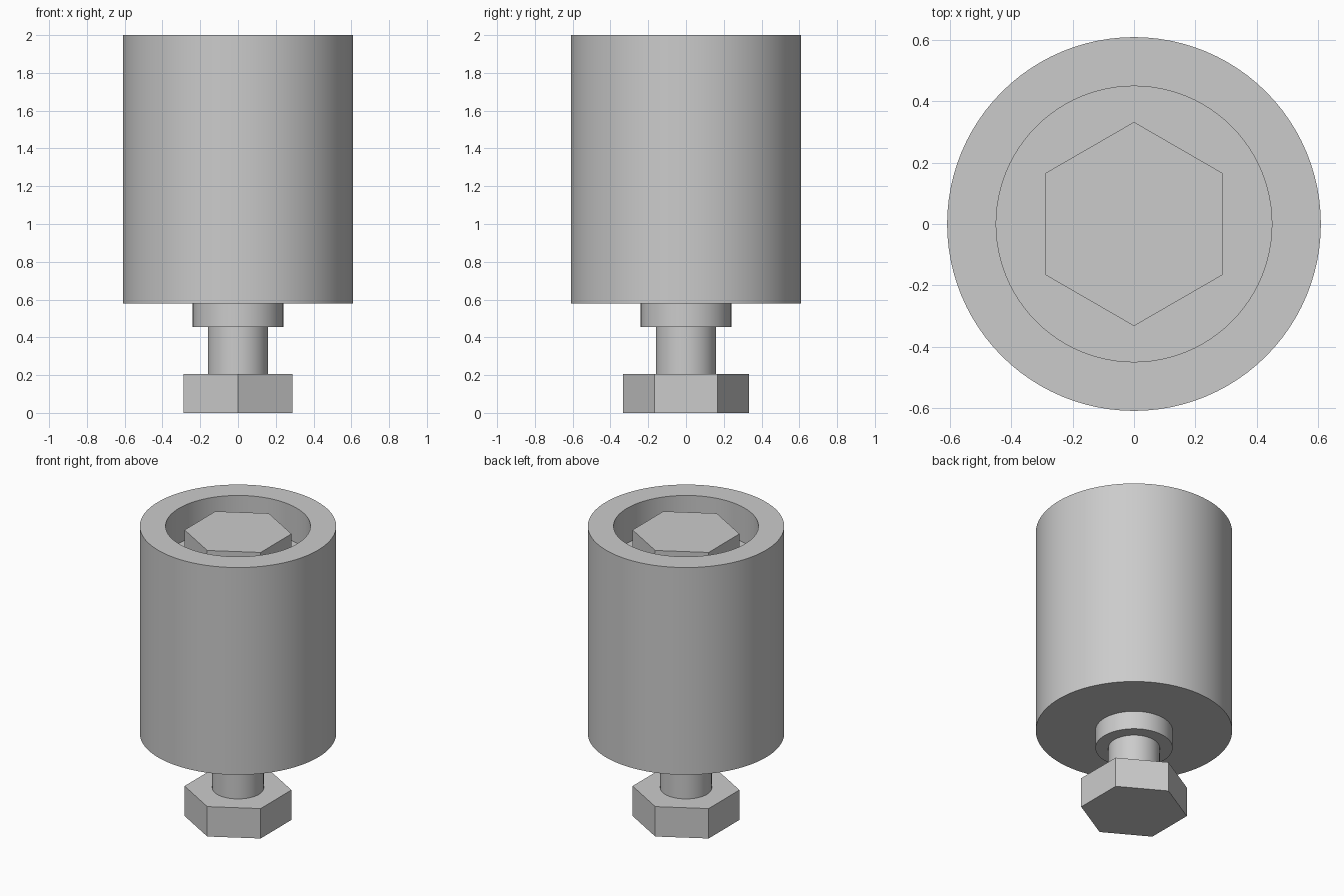
import bpy, bmesh, math

if "Cube" in bpy.data.objects:
    bpy.data.objects.remove(bpy.data.objects["Cube"])


def finish(name, bm, smooth):
    bmesh.ops.recalc_face_normals(bm, faces=bm.faces)
    mesh = bpy.data.meshes.new(name)
    bm.to_mesh(mesh)
    bm.free()
    ob = bpy.data.objects.new(name, mesh)
    bpy.context.collection.objects.link(ob)
    if smooth:
        bpy.ops.object.select_all(action='DESELECT')
        ob.select_set(True)
        bpy.context.view_layer.objects.active = ob
        bpy.ops.object.shade_smooth_by_angle(angle=math.radians(30))
    return ob


def lathe(name, profile, steps=96):
    """Revolve an (r, z) profile that starts and ends on the axis."""
    bm = bmesh.new()
    verts = [bm.verts.new((r, 0, z)) for r, z in profile]
    edges = [bm.edges.new(pair) for pair in zip(verts, verts[1:])]
    bmesh.ops.spin(bm, geom=verts + edges, axis=(0, 0, 1), cent=(0, 0, 0),
                   angle=math.tau, steps=steps)
    bmesh.ops.remove_doubles(bm, verts=bm.verts, dist=1e-5)
    return finish(name, bm, True)


def hexagon(name, z0, z1, radius=0.333):
    """Hexagonal prism with corners on the y axis."""
    bm = bmesh.new()
    ring = [bm.verts.new((radius * math.sin(i * math.tau / 6),
                          radius * math.cos(i * math.tau / 6), z0))
            for i in range(6)]
    base = bm.faces.new(ring)
    top = bmesh.ops.extrude_face_region(bm, geom=[base], use_keep_orig=True)
    moved = [v for v in top["geom"] if isinstance(v, bmesh.types.BMVert)]
    bmesh.ops.translate(bm, verts=moved, vec=(0, 0, z1 - z0))
    return finish(name, bm, False)


FLOOR = 1.76

# Cylindrical body with a counterbore in the top
lathe("body", [(0, 0.58), (0.61, 0.58), (0.61, 2.0), (0.45, 2.0),
               (0.45, FLOOR), (0, FLOOR)])

# Spacer collar below the body
lathe("collar", [(0, 0.455), (0.24, 0.455), (0.24, 0.58), (0, 0.58)])

# Bolt shaft running through to the upper head
lathe("bolt_shaft", [(0, 0.2), (0.16, 0.2), (0.16, FLOOR), (0, FLOOR)])

# Lower nut and recessed bolt head
hexagon("lower_nut", 0.0, 0.205)
hexagon("bolt_head", FLOOR, 1.96)
